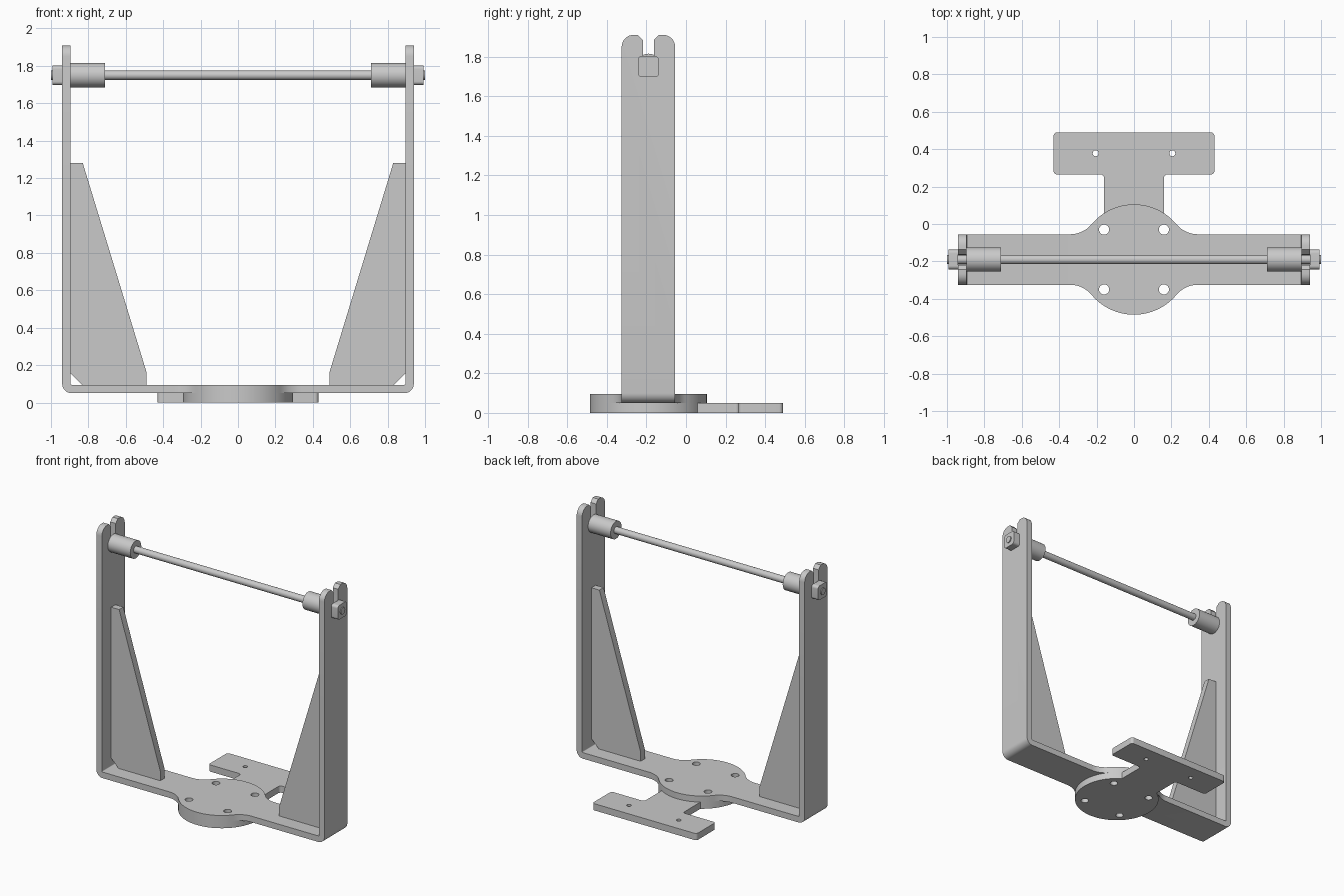
import bpy, bmesh, math
from mathutils import Vector

cube = bpy.data.objects.get("Cube")
if cube:
    bpy.data.objects.remove(cube)

mat = bpy.data.materials.new("plain grey")
mat.use_nodes = True
GREY = (0.585, 0.585, 0.585, 1)
mat.diffuse_color = GREY
mat.node_tree.nodes["Principled BSDF"].inputs["Base Color"].default_value = GREY

CY = -0.19       # depth of the frame centre line
HALF = 0.135     # half depth of the frame
DISC = 0.295     # hub radius
ROD_Z = 1.75

# Maps outline (u, v) and extrusion w to world axes
AXES = {"x": lambda u, v, w: (w, u, v),
        "y": lambda u, v, w: (u, w, v),
        "z": lambda u, v, w: (u, v, w)}


def arc(cx, cy, r, a, b, n=16):
    return [(cx + r * math.cos(a + (b - a) * i / n),
             cy + r * math.sin(a + (b - a) * i / n)) for i in range(n + 1)]


def circle(cx, cy, r, n=32):
    return arc(cx, cy, r, 0, math.tau, n)[:-1]


def rounded(corners, n=8):
    """Outline from (x, y, radius) corners."""
    out = []
    for i, (x, y, r) in enumerate(corners):
        p = Vector((x, y, 0))
        if r == 0:
            out.append((x, y))
            continue
        d1 = (Vector((*corners[i - 1][:2], 0)) - p).normalized()
        d2 = (Vector((*corners[(i + 1) % len(corners)][:2], 0)) - p).normalized()
        half = d1.angle(d2) / 2
        t = r / math.tan(half)
        c = p + (d1 + d2).normalized() * (r / math.sin(half))
        a, b = (p + d1 * t - c).normalized(), (p + d2 * t - c).normalized()
        out += [tuple((c + a.slerp(b, k / n).normalized() * r)[:2]) for k in range(n + 1)]
    return out


def mirrored(half):
    """Closes a right-hand half outline across x = 0."""
    return half + [(-x, y) for x, y in reversed(half) if x > 0]


def slab(name, loops, axis, lo, hi):
    """Extrudes an outline (first loop) with holes (other loops)."""
    cu = bpy.data.curves.new(name, "CURVE")
    cu.dimensions, cu.fill_mode, cu.extrude = "2D", "BOTH", (hi - lo) / 2
    for loop in loops:
        sp = cu.splines.new("POLY")
        sp.points.add(len(loop) - 1)
        for pt, (u, v) in zip(sp.points, loop):
            pt.co = (u, v, 0, 1)
        sp.use_cyclic_u = True
    tmp = bpy.data.objects.new(name + "_curve", cu)
    bpy.context.collection.objects.link(tmp)
    bpy.context.view_layer.update()
    me = bpy.data.meshes.new_from_object(tmp.evaluated_get(bpy.context.evaluated_depsgraph_get()))
    bpy.data.objects.remove(tmp)
    bm = bmesh.new()
    bm.from_mesh(me)
    for v in bm.verts:
        v.co = AXES[axis](v.co.x, v.co.y, v.co.z + (lo + hi) / 2)
    bmesh.ops.remove_doubles(bm, verts=bm.verts, dist=1e-5)
    bmesh.ops.recalc_face_normals(bm, faces=bm.faces)
    bm.to_mesh(me)
    bm.free()
    me.materials.clear()
    me.materials.append(mat)
    ob = bpy.data.objects.new(name, me)
    bpy.context.collection.objects.link(ob)
    return ob


def trim(ob, cutter):
    """Keeps only what lies inside the cutter, then removes it."""
    mod = ob.modifiers.new("trim", "BOOLEAN")
    mod.operation, mod.object, mod.solver = "INTERSECT", cutter, "EXACT"
    bpy.context.view_layer.update()
    me = bpy.data.meshes.new_from_object(ob.evaluated_get(bpy.context.evaluated_depsgraph_get()))
    ob.modifiers.clear()
    ob.data = me
    bpy.data.objects.remove(cutter)


# Upright frame: bent strap, with the slotted arm ends cut to shape
u_shape = rounded([(-0.94, 1.95, 0), (-0.94, 0.05, 0.05), (0.94, 0.05, 0.05), (0.94, 1.95, 0),
                   (0.895, 1.95, 0), (0.895, 0.095, 0.006), (-0.895, 0.095, 0.006), (-0.895, 1.95, 0)])
frame = slab("frame", [u_shape], "y", CY - 0.4, CY + 0.4)

# Plan of the strap with its round hub, blended by concave arcs
blend = 0.15
bx = math.sqrt((DISC + blend) ** 2 - (HALF + blend) ** 2)
touch = math.atan2(HALF + blend, bx)
quarter = ([(1.1, HALF)] + arc(bx, HALF + blend, blend, -math.pi / 2, touch - math.pi, 10)
           + arc(0, 0, DISC, touch, math.pi / 2, 16)[:-1] + [(0, DISC)])
top_edge = mirrored(quarter)
plan = [(x, CY + y) for x, y in top_edge] + [(x, CY - y) for x, y in reversed(top_edge)]
bolt_holes = [circle(sx * 0.16, CY + sy * 0.16, 0.027) for sx in (-1, 1) for sy in (-1, 1)]
trim(frame, slab("plan_cutter", [plan] + bolt_holes, "z", -0.1, 2.1))

# Arm ends: rounded outside, chamfered slot for the rod
slot = 0.028
end = rounded([(0.45, 0, 0), (0.45, 1, 0), (HALF, 1, 0), (HALF, 1.91, 0.06),
               (0.054, 1.91, 0), (slot, 1.884, 0)])
end += arc(0, ROD_Z, slot, 0, -math.pi / 2, 8)[:-1] + [(0, ROD_Z - slot)]
side = [(CY + u, v) for u, v in mirrored(end)]
trim(frame, slab("side_cutter", [side], "x", -1.1, 1.1))

# Base plate: hub disc with a T-shaped tail
start = math.acos(0.16 / DISC)
disc_side = [(0, CY - DISC)] + arc(0, CY, DISC, -math.pi / 2, start, 40)[1:]
tail = rounded([(0.16, CY + 0.24, 0), (0.16, 0.265, 0.02), (0.43, 0.265, 0.02),
                (0.43, 0.49, 0.02), (0, 0.49, 0)])[1:]
tail_holes = [circle(sx * 0.205, 0.378, 0.016, 20) for sx in (-1, 1)]
base = slab("base_plate", [mirrored(disc_side + tail)] + bolt_holes + tail_holes, "z", 0, 0.05)

parts = [frame, base]

# Cross rod
parts.append(slab("cross_rod", [circle(CY, ROD_Z, 0.025)], "x", -1, 1))

# Gussets, spacers and nuts on each side
for s, label in ((1, "left"), (-1, "right")):
    web = [(0.895, 1.28), (0.83, 1.28), (0.49, 0.165), (0.49, 0.095), (0.835, 0.095), (0.895, 0.155)]
    parts.append(slab(label + "_gusset", [[(s * x, z) for x, z in web]], "y", CY - 0.025, CY + 0.025))

    def along(name, outline, a, b):
        parts.append(slab(label + name, [outline], "x", min(s * a, s * b), max(s * a, s * b)))

    along("_spacer", circle(CY, ROD_Z, 0.065, 40), 0.71, 0.895)
    h = 0.053
    along("_nut", rounded([(CY - h, ROD_Z - h, 0.02), (CY + h, ROD_Z - h, 0.02),
                           (CY + h, ROD_Z + h, 0.02), (CY - h, ROD_Z + h, 0.02)]), 0.94, 0.993)

# Smooth the curved walls, keep edges sharp
bpy.ops.object.select_all(action="DESELECT")
for ob in parts:
    ob.select_set(True)
bpy.context.view_layer.objects.active = frame
bpy.ops.object.shade_smooth_by_angle(angle=math.radians(30))
